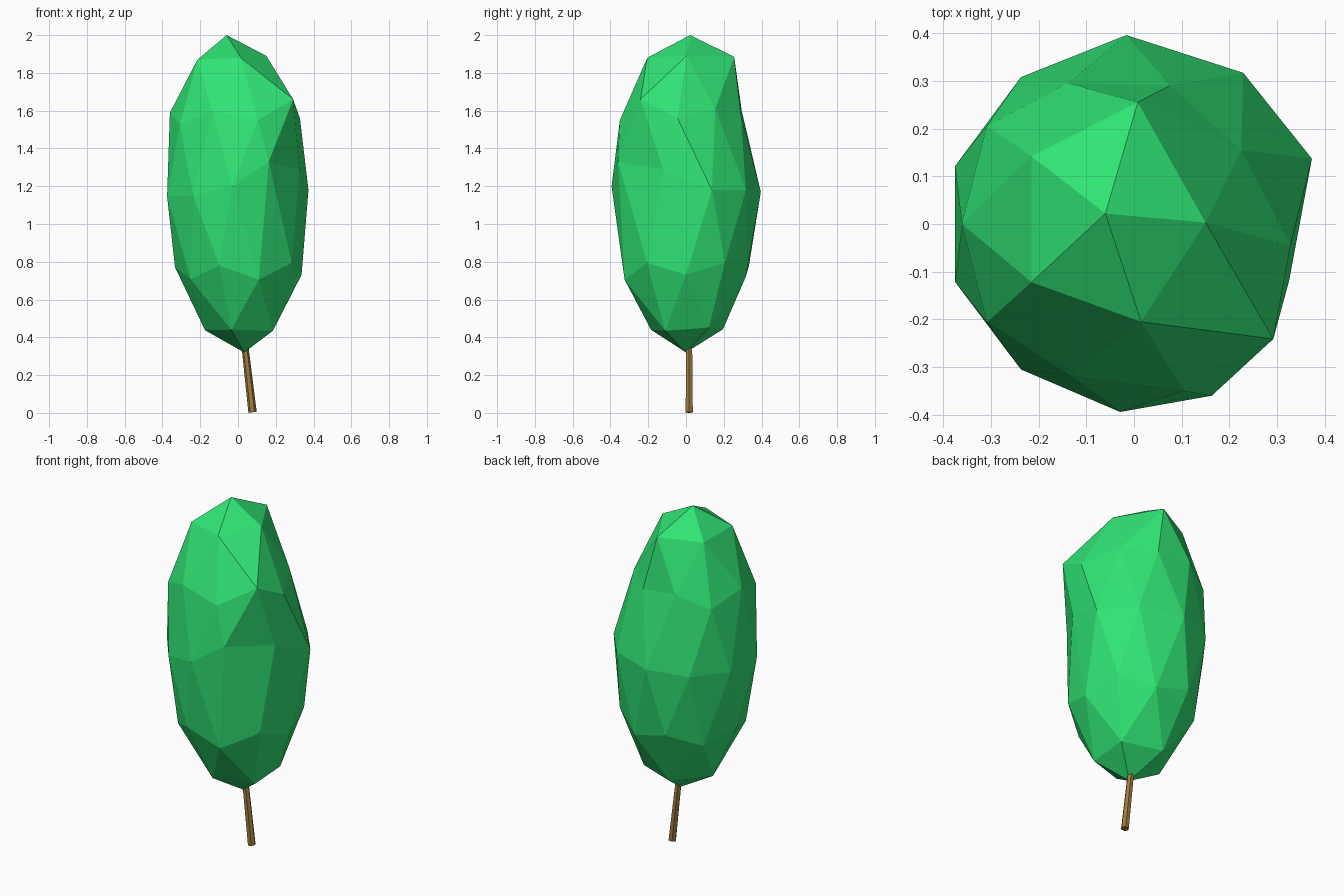
import bpy, bmesh, math
from mathutils import Vector


def material(name, rgb):
    m = bpy.data.materials.new(name)
    m.diffuse_color = (*rgb, 1)
    return m


def add_object(name, bm, mat):
    bmesh.ops.recalc_face_normals(bm, faces=bm.faces)
    mesh = bpy.data.meshes.new(name)
    bm.to_mesh(mesh)
    bm.free()
    mesh.materials.append(mat)
    obj = bpy.data.objects.new(name, mesh)
    bpy.context.collection.objects.link(obj)
    return obj


leaf_green = material("leaf green", (0.030, 0.776, 0.178))
bark_brown = material("bark brown", (0.352, 0.205, 0.052))

# Crown: stretched icosphere leaning to the left
bm = bmesh.new()
bmesh.ops.create_icosphere(bm, subdivisions=2, radius=1.0)
directions = [(v, v.co.normalized()) for v in bm.verts]
for v, d in directions:
    v.co = Vector((-0.012 + 0.382 * d.x - 0.045 * d.z,
                   0.392 * d.y,
                   1.16 + 0.84 * d.z + 0.015 * d.x))

# Hand-pulled corners: (direction on sphere) -> position
pulled = [
    ((0.69, -0.50, 0.53), (0.292, -0.241, 1.66)),
    ((0.59, -0.81, 0.00), (0.163, -0.360, 1.33)),
    ((0.95, -0.31, 0.00), (0.325, -0.120, 1.29)),
    ((0.89, 0.00, 0.45), (0.328, -0.045, 1.56)),
    ((0.69, 0.50, 0.53), (0.225, 0.155, 1.61)),
    ((0.28, 0.85, 0.45), (0.075, 0.290, 1.58)),
    ((-0.26, 0.81, 0.53), (-0.138, 0.295, 1.60)),
    ((0.28, -0.85, 0.45), (0.105, -0.350, 1.55)),
    ((0.16, 0.50, 0.85), (0.008, 0.255, 1.885)),
    ((0.16, -0.50, 0.85), (0.015, -0.205, 1.88)),
    ((0.53, 0.00, 0.85), (0.150, 0.003, 1.89)),
    ((-0.43, 0.31, 0.85), (-0.215, 0.142, 1.87)),
    ((-0.43, -0.31, 0.85), (-0.215, -0.122, 1.87)),
    ((0.95, 0.31, 0.00), (0.373, 0.137, 1.18)),
    ((0.00, 0.00, 1.00), (-0.060, 0.022, 2.00)),
    ((0.59, 0.81, 0.00), (0.229, 0.317, 1.18)),
    ((-0.59, 0.81, 0.00), (-0.237, 0.308, 1.15)),
    ((-0.59, -0.81, 0.00), (-0.237, -0.305, 1.15)),
    ((0.00, -1.00, 0.00), (-0.029, -0.394, 1.20)),
    ((0.00, 1.00, 0.00), (-0.016, 0.396, 1.17)),
    ((0.26, -0.81, -0.53), (0.110, -0.325, 0.705)),
    ((0.43, -0.31, -0.85), (0.185, -0.110, 0.435)),
    ((-0.16, -0.50, -0.85), (-0.035, -0.185, 0.44)),
]
for direction, target in pulled:
    goal = Vector(direction)
    vert = min(directions, key=lambda p: (p[1] - goal).length)[0]
    vert.co = Vector(target)
add_object("crown", bm, leaf_green)

# Trunk: thin leaning six-sided post with a flat front
bm = bmesh.new()
rings = []
for x, z, r in ((0.077, 0.003, 0.022), (0.036, 0.36, 0.018)):
    ring = []
    for i in range(6):
        a = math.tau * i / 6
        dx = r * math.cos(a)
        ring.append(bm.verts.new((x + dx, 0.017 + r * math.sin(a), z + 0.13 * dx)))
    rings.append(ring)
for i in range(6):
    j = (i + 1) % 6
    bm.faces.new((rings[0][i], rings[0][j], rings[1][j], rings[1][i]))
bm.faces.new(rings[0])
bm.faces.new(rings[1])
add_object("trunk", bm, bark_brown)
